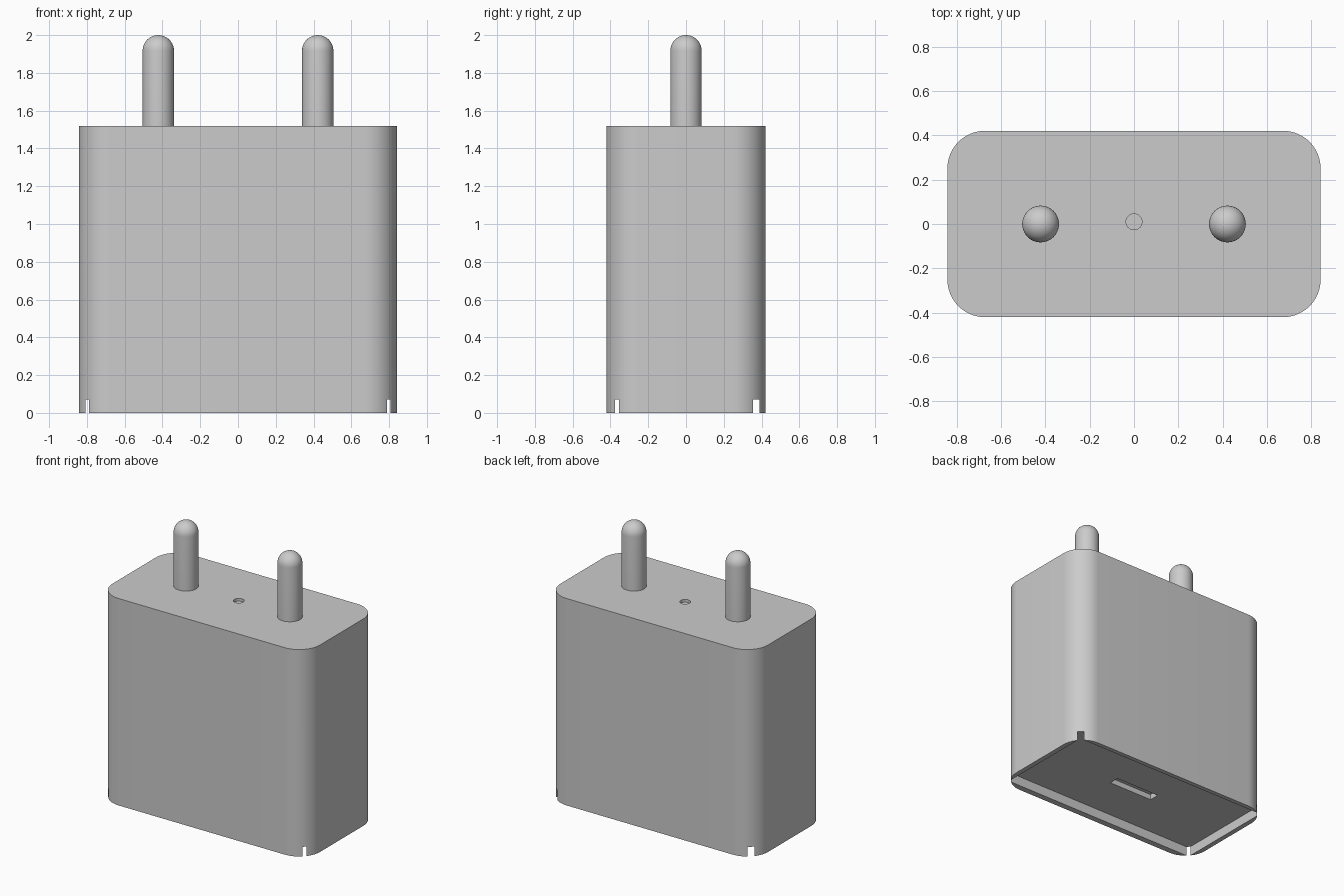
import bpy, bmesh
from math import sin, cos, pi, radians

cube = bpy.data.objects.get("Cube")
if cube:
    bpy.data.objects.remove(cube, do_unlink=True)

HALF_X, HALF_Y, TOP, CORNER = 0.843, 0.421, 1.52, 0.17
PIN_X, PIN_R, PIN_TOP = 0.422, 0.083, 2.0

grey = bpy.data.materials.new("light_grey_plastic")
grey.use_nodes = True
grey.diffuse_color = (0.6, 0.6, 0.6, 1)
grey.node_tree.nodes["Principled BSDF"].inputs["Base Color"].default_value = (0.6, 0.6, 0.6, 1)


def make_object(name, bm):
    bmesh.ops.recalc_face_normals(bm, faces=bm.faces)
    mesh = bpy.data.meshes.new(name)
    bm.to_mesh(mesh)
    bm.free()
    mesh.materials.append(grey)
    obj = bpy.data.objects.new(name, mesh)
    bpy.context.collection.objects.link(obj)
    return obj


def prism(name, outline, z0, z1):
    """Extrude a flat outline from z0 up to z1."""
    bm = bmesh.new()
    face = bm.faces.new([bm.verts.new((x, y, z0)) for x, y in outline])
    extruded = bmesh.ops.extrude_face_region(bm, geom=[face])["geom"]
    verts = [v for v in extruded if isinstance(v, bmesh.types.BMVert)]
    bmesh.ops.translate(bm, verts=verts, vec=(0, 0, z1 - z0))
    return make_object(name, bm)


def rectangle(hx, hy, cy=0):
    return [(-hx, cy - hy), (hx, cy - hy), (hx, cy + hy), (-hx, cy + hy)]


def circle(r, cy, n=32):
    return [(r * cos(2 * pi * i / n), cy + r * sin(2 * pi * i / n)) for i in range(n)]


def rounded_rectangle(hx, hy, r, steps=16):
    points = []
    for quarter, (sx, sy) in enumerate([(1, 1), (-1, 1), (-1, -1), (1, -1)]):
        for i in range(steps + 1):
            a = (quarter + i / steps) * pi / 2
            points.append((sx * (hx - r) + r * cos(a), sy * (hy - r) + r * sin(a)))
    return points


def cut(target, cutter):
    """Subtract the cutter from the target and discard it."""
    mod = target.modifiers.new("cut", 'BOOLEAN')
    mod.operation, mod.solver, mod.object = 'DIFFERENCE', 'EXACT', cutter
    bpy.context.view_layer.objects.active = target
    bpy.ops.object.modifier_apply(modifier=mod.name)
    bpy.data.objects.remove(cutter, do_unlink=True)


# Housing with base recess (breaking through the corners), socket and top dimple
housing = prism("housing", rounded_rectangle(HALF_X, HALF_Y, CORNER), 0, TOP)
cut(housing, prism("base_recess", rectangle(0.807, 0.382, 0.006), -0.1, 0.07))
cut(housing, prism("socket_slot", rectangle(0.18, 0.038), 0.03, 0.11))
cut(housing, prism("top_dimple", circle(0.036, 0.01), TOP - 0.02, TOP + 0.1))

# Round-tipped contact pins, revolved from one profile
def pin(name, x):
    dome = PIN_TOP - PIN_R
    profile = [(0, TOP - 0.02), (PIN_R, TOP - 0.02)]
    profile += [(PIN_R * cos(i * pi / 20), dome + PIN_R * sin(i * pi / 20)) for i in range(11)]
    bm = bmesh.new()
    verts = [bm.verts.new((r, 0, z)) for r, z in profile]
    edges = [bm.edges.new(pair) for pair in zip(verts, verts[1:])]
    bmesh.ops.spin(bm, geom=verts + edges, cent=(0, 0, 0), axis=(0, 0, 1),
                   angle=2 * pi, steps=40)
    bmesh.ops.remove_doubles(bm, verts=bm.verts, dist=0.0005)
    obj = make_object(name, bm)
    obj.location.x = x
    return obj


parts = [housing, pin("left_pin", PIN_X), pin("right_pin", -PIN_X)]

# Smooth curves, crisp edges
bpy.ops.object.select_all(action='DESELECT')
for part in parts:
    part.select_set(True)
bpy.context.view_layer.objects.active = housing
bpy.ops.object.shade_smooth_by_angle(angle=radians(30))
